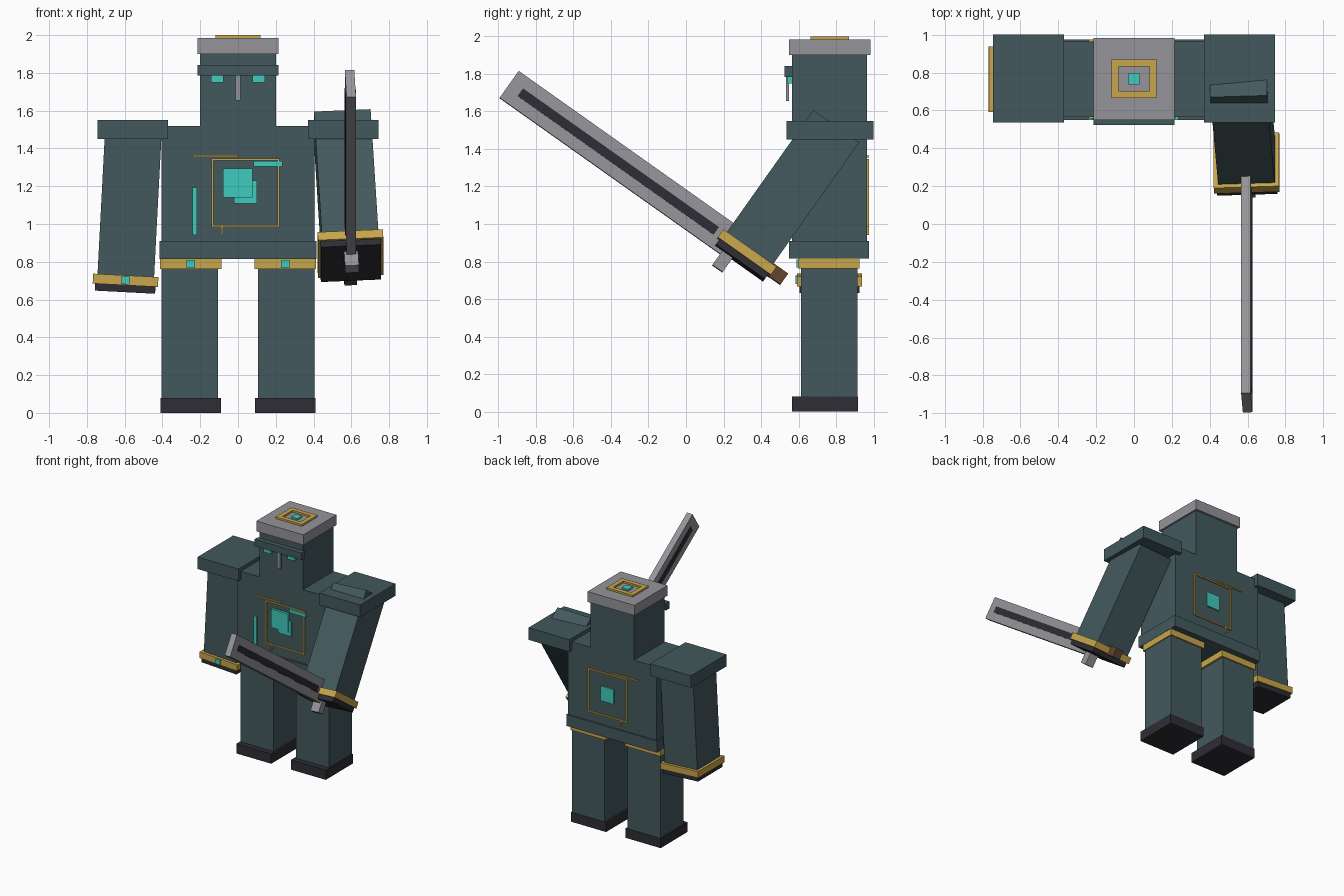
import bpy, bmesh, math
from mathutils import Matrix, Vector

if "Cube" in bpy.data.objects:
    bpy.data.objects.remove(bpy.data.objects["Cube"])


def material(name, r, g, b):
    def lin(c):
        c /= 255
        return c / 12.92 if c <= 0.04045 else ((c + 0.055) / 1.055) ** 2.4
    m = bpy.data.materials.new(name)
    m.diffuse_color = (lin(r), lin(g), lin(b), 1)
    m.use_nodes = True
    m.node_tree.nodes["Principled BSDF"].inputs["Base Color"].default_value = m.diffuse_color
    return m


STONE = material("dark_teal_stone", 67, 89, 93)
GREY = material("light_grey", 149, 148, 154)
GOLD = material("gold", 201, 166, 75)
GLOW = material("bright_turquoise", 62, 203, 190)
DARK = material("charcoal", 46, 45, 53)
BROWN = material("brown_leather", 98, 66, 45)

YC = 0.765                 # depth of the body's centre line
IDENTITY = Matrix()


def boxes(name, mat, spans, frame=IDENTITY):
    """One object made of boxes, each given as (x0, x1, y0, y1, z0, z1)."""
    bm = bmesh.new()
    for x0, x1, y0, y1, z0, z1 in spans:
        size = Matrix.Diagonal((x1 - x0, y1 - y0, z1 - z0, 1))
        place = Matrix.Translation(Vector((x0 + x1, y0 + y1, z0 + z1)) / 2)
        bmesh.ops.create_cube(bm, size=1, matrix=place @ size)
    mesh = bpy.data.meshes.new(name)
    bm.to_mesh(mesh)
    bm.free()
    mesh.materials.append(mat)
    ob = bpy.data.objects.new(name, mesh)
    ob.matrix_world = frame
    bpy.context.collection.objects.link(ob)
    return ob


def box(name, mat, *span, frame=IDENTITY):
    return boxes(name, mat, [span], frame)


def ring(a0, a1, b0, b1, w):
    """Four strips of a rectangular frame, as (a0, a1, b0, b1)."""
    return [(a0, a1, b0, b0 + w), (a0, a1, b1 - w, b1),
            (a0, a0 + w, b0 + w, b1 - w), (a1 - w, a1, b0 + w, b1 - w)]


# Torso and belt
box("torso", STONE, -0.405, 0.405, 0.565, 0.965, 0.85, 1.52)
box("belt", STONE, -0.415, 0.415, 0.55, 0.975, 0.815, 0.91)

# Head, cap and cap ornament
box("head", STONE, -0.2, 0.2, 0.565, 0.965, 1.5, 1.91)
box("cap", GREY, -0.215, 0.215, 0.548, 0.983, 1.9, 1.985)
boxes("cap_frame", GOLD,
      [(*s, 1.98, 2.0) for s in ring(-0.12, 0.12, YC - 0.1, YC + 0.105, 0.037)])
box("cap_gem", GLOW, -0.03, 0.03, YC - 0.027, YC + 0.033, 1.98, 1.997)

# Face
box("brow", STONE, -0.215, 0.215, 0.524, 0.568, 1.785, 1.843)
box("nose", GREY, -0.013, 0.013, 0.532, 0.55, 1.655, 1.79)
for side, s in (("left", -1), ("right", 1)):
    x0, x1 = sorted((s * 0.077, s * 0.142))
    box(side + "_eye", GLOW, x0, x1, 0.54, 0.57, 1.75, 1.79)

# Chest ornaments: gold lines and one gem show on both chest and back
lines = ring(-0.14, 0.22, 0.985, 1.347, 0.011)
lines += [(-0.24, 0.0, 1.354, 1.364), (-0.09, -0.08, 0.942, 0.99)]
for side, y0, y1 in (("chest", 0.556, 0.57), ("back", 0.96, 0.975)):
    boxes(side + "_gold_lines", GOLD, [(a, b, y0, y1, c, d) for a, b, c, d in lines])
box("chest_small_gem", GLOW, -0.02, 0.1, 0.553, 0.57, 1.108, 1.23)
box("back_gem", GLOW, -0.02, 0.1, 0.96, 0.975, 1.108, 1.23)
box("chest_large_gem", GLOW, -0.08, 0.077, 0.545, 0.57, 1.14, 1.293)
box("chest_upper_bar", GLOW, 0.083, 0.235, 0.55, 0.57, 1.305, 1.333)
box("chest_side_bar", GLOW, -0.242, -0.217, 0.55, 0.57, 0.942, 1.192)

for side, s, swing in (("left", -1, 0), ("right", 1, -35.3)):
    # Leg, foot, gold band and its stud
    def leg_part(name, mat, x0, x1, *rest):
        a, b = sorted((s * x0, s * x1))
        box(side + name, mat, a, b, *rest)

    leg_part("_leg", STONE, 0.105, 0.405, 0.612, 0.915, 0.07, 0.83)
    leg_part("_foot", DARK, 0.09, 0.41, 0.564, 0.918, 0, 0.08)
    leg_part("_leg_band", GOLD, 0.087, 0.413, 0.597, 0.925, 0.763, 0.815)
    leg_part("_leg_stud", GLOW, 0.228, 0.272, 0.588, 0.6, 0.767, 0.81)

    # Shoulder plate
    leg_part("_shoulder", STONE, 0.37, 0.745, 0.535, 1.0, 1.45, 1.55)

    # Arm hanging from its pivot, splayed outwards and swung forward
    frame = (Matrix.Translation((s * 0.555, YC, 1.47))
             @ Matrix.Rotation(math.radians(swing), 4, 'X')
             @ Matrix.Rotation(math.radians(-3 * s), 4, 'Y'))
    box(side + "_arm", STONE, -0.15, 0.15, -0.15, 0.15, -0.75, 0.055, frame=frame)
    box(side + "_cuff", GOLD, -0.173, 0.173, -0.173, 0.173, -0.795, -0.743, frame=frame)
    box(side + "_cuff_stud", GLOW, -0.022, 0.022, -0.182, -0.17, -0.79, -0.748, frame=frame)
    box(side + "_fist", DARK, -0.16, 0.16, -0.16, 0.16, -0.832, -0.79, frame=frame)

# Sword held across the right fist (uses the right arm's frame)
zs = -0.765
box("sword_blade", GREY, -0.025, 0.025, -1.553, -0.1, zs - 0.088, zs + 0.088, frame=frame)
box("sword_fuller", DARK, -0.029, 0.029, -1.48, -0.2, zs - 0.025, zs + 0.025, frame=frame)
box("sword_guard", GREY, -0.037, 0.037, -0.112, -0.045, zs - 0.16, zs + 0.16, frame=frame)
box("sword_grip", BROWN, -0.034, 0.034, -0.05, 0.245, zs - 0.036, zs + 0.036, frame=frame)
